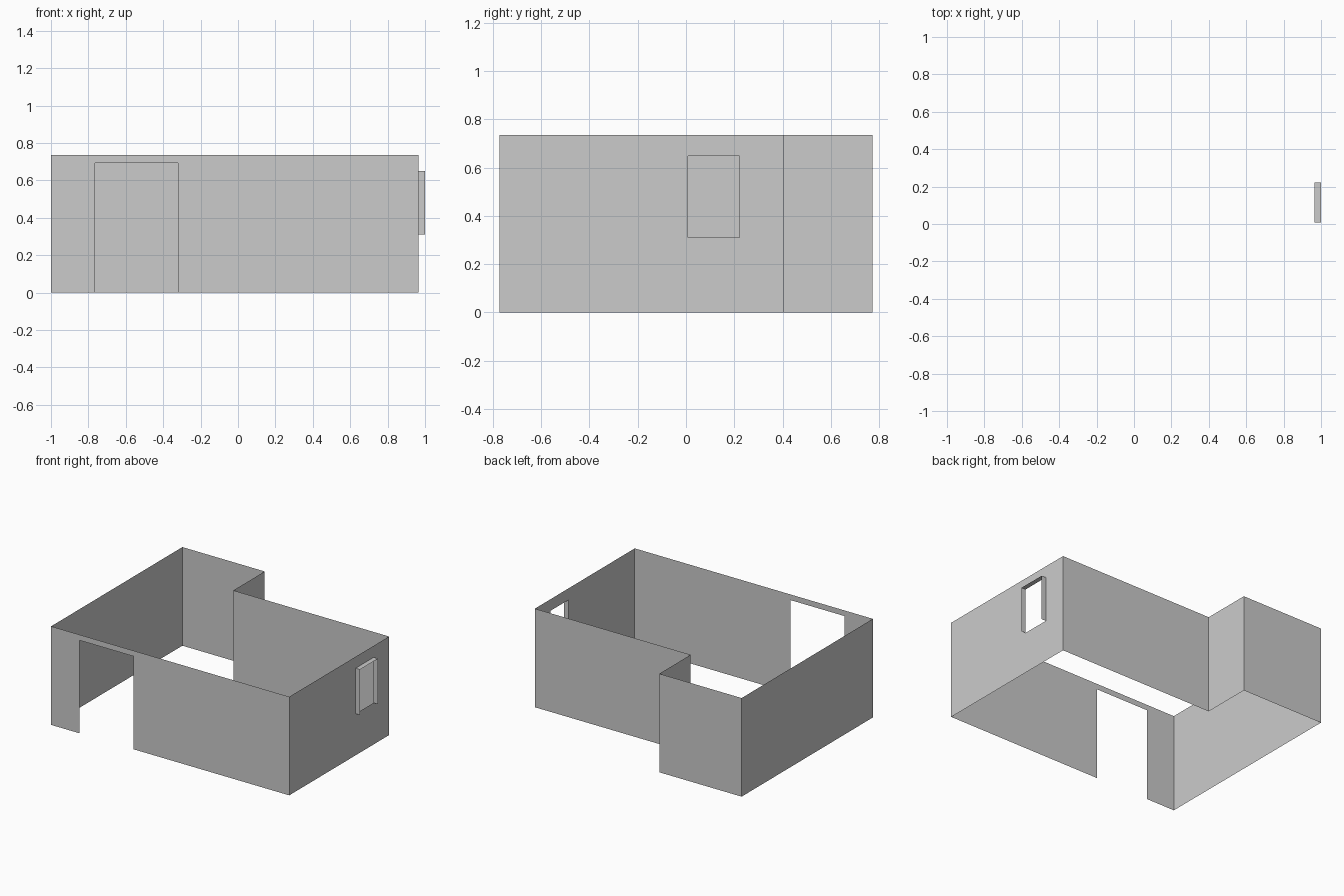
import bpy, bmesh

if "Cube" in bpy.data.objects:
    bpy.data.objects.remove(bpy.data.objects["Cube"])

H = 0.735                       # wall height
X0, X1 = -1.0, 0.964            # left / right walls
Y0, Y1 = -0.773, 0.773          # front / back walls
NX, NY = -0.321, 0.403          # inner corner of the L-shaped plan


def sheet(name, polys):
    """Thin sheet object from a few polygons, welded together."""
    bm = bmesh.new()
    for pts in polys:
        bm.faces.new([bm.verts.new(p) for p in pts])
    bmesh.ops.remove_doubles(bm, verts=bm.verts[:], dist=1e-5)
    me = bpy.data.meshes.new(name)
    bm.to_mesh(me)
    bm.free()
    ob = bpy.data.objects.new(name, me)
    bpy.context.collection.objects.link(ob)
    return ob


def upright(a, b):
    """Full-height wall panel between two plan points."""
    return [(*a, 0), (*b, 0), (*b, H), (*a, H)]


# Plain walls: right end round the back notch to the front left corner
plan = [(X1, NY), (NX, NY), (NX, Y1), (X0, Y1), (X0, Y0)]
sheet("plain_walls", [upright(a, b) for a, b in zip(plan, plan[1:])])

# Front wall with doorway
DL, DR, DT = -0.765, -0.321, 0.693
outline = [(X0, 0), (DL, 0), (DL, DT), (DR, DT), (DR, 0), (X1, 0), (X1, H), (X0, H)]
sheet("front_wall", [[(x, Y0, z) for x, z in outline]])

# Right wall as a ring of four panels around the window opening
WL, WR, WB, WT = 0.009, 0.221, 0.31, 0.649
outer = [(Y0, 0), (NY, 0), (NY, H), (Y0, H)]
hole = [(WL, WB), (WR, WB), (WR, WT), (WL, WT)]
ring = []
for i in range(4):
    j = (i + 1) % 4
    ring.append([(X1, y, z) for y, z in (outer[i], outer[j], hole[j], hole[i])])
sheet("window_wall", ring)

# Window surround: two jambs and a head standing out from the wall
path = [(WR, WB), (WR, WT), (WL, WT), (WL, WB)]
sheet("window_surround", [
    [(X1, *a), (X1, *b), (1.0, *b), (1.0, *a)] for a, b in zip(path, path[1:])])
